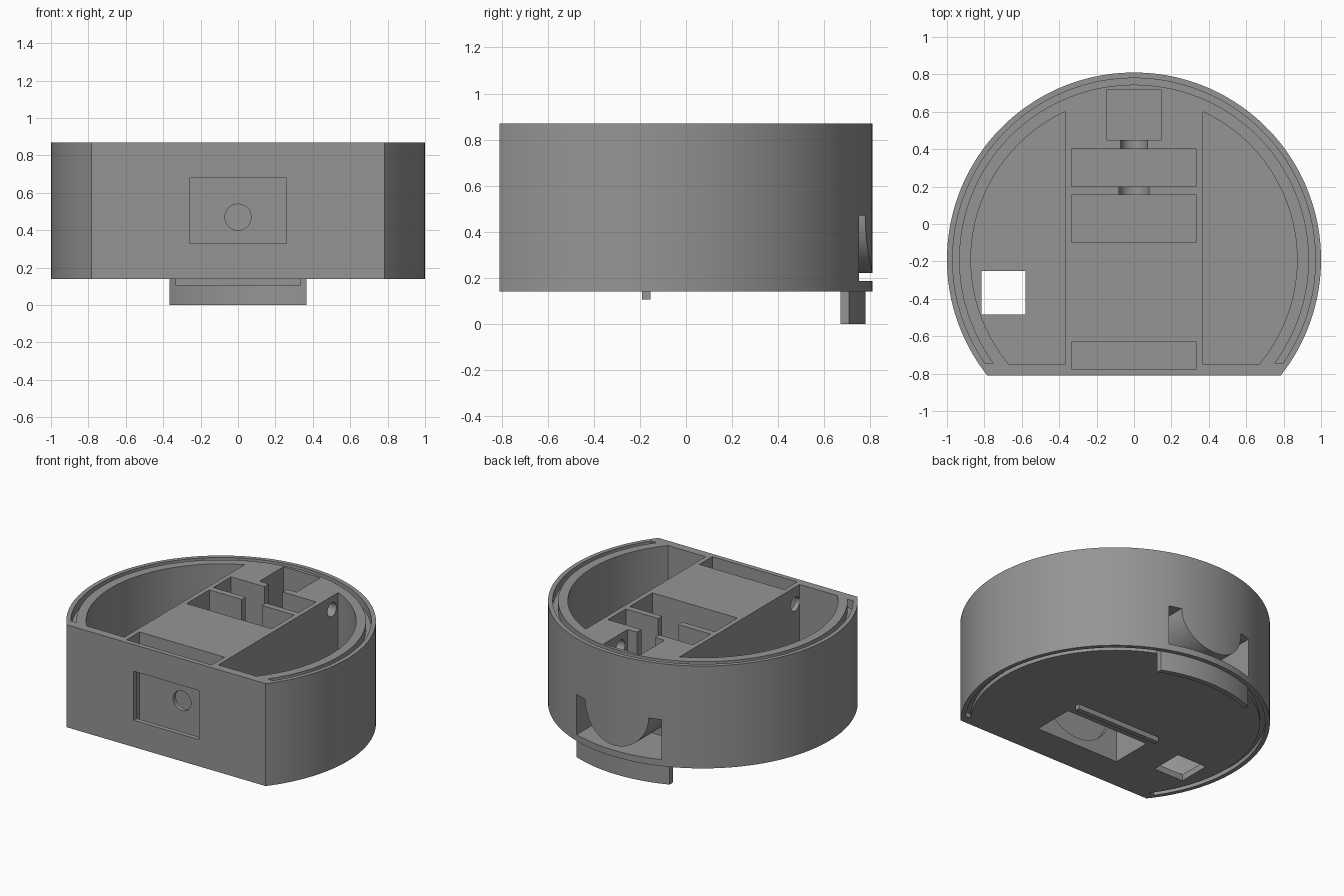
import bpy, bmesh, math

if "Cube" in bpy.data.objects:
    bpy.data.objects.remove(bpy.data.objects["Cube"])

CY = -0.19             # centre of the round outline
BOTTOM, TOP, FLOOR = 0.14, 0.87, 0.185
AXIS_Z = 0.47          # height of the shaft line

grey = bpy.data.materials.new("grey plastic")
grey.diffuse_color = (0.30, 0.30, 0.30, 1)
grey.use_nodes = True
grey.node_tree.nodes["Principled BSDF"].inputs["Base Color"].default_value = grey.diffuse_color


def arc(r, a0, a1, n, cx=0.0, cy=CY):
    return [(cx + r * math.cos(a0 + (a1 - a0) * i / n),
             cy + r * math.sin(a0 + (a1 - a0) * i / n)) for i in range(n + 1)]


def prism(name, profile, lo, hi, axis="z"):
    """Extrude a 2D profile from lo to hi along an axis."""
    place = {"z": lambda u, v, w: (u, v, w),
             "y": lambda u, v, w: (u, w, v),
             "x": lambda u, v, w: (w, u, v)}[axis]
    bm = bmesh.new()
    a = [bm.verts.new(place(u, v, lo)) for u, v in profile]
    b = [bm.verts.new(place(u, v, hi)) for u, v in profile]
    bm.faces.new(a)
    bm.faces.new(b[::-1])
    n = len(a)
    for i in range(n):
        j = (i + 1) % n
        bm.faces.new((a[i], b[i], b[j], a[j]))
    bmesh.ops.recalc_face_normals(bm, faces=bm.faces[:])
    me = bpy.data.meshes.new(name)
    bm.to_mesh(me)
    bm.free()
    me.materials.append(grey)
    ob = bpy.data.objects.new(name, me)
    bpy.context.collection.objects.link(ob)
    return ob


def rect(u0, u1, v0, v1):
    return [(u0, v0), (u1, v0), (u1, v1), (u0, v1)]


def circle(r, u, v, n=32):
    return arc(r, 0, 2 * math.pi, n, u, v)[:-1]


def ring(r0, r1, ends):
    """Ring sector; ends(r) gives the start angle, mirrored about the y axis."""
    outer = arc(r1, ends(r1), math.pi - ends(r1), 96)
    inner = arc(r0, ends(r0), math.pi - ends(r0), 96)
    return outer + inner[::-1]


def cut(target, name, *args):
    tool = prism(name, *args)
    tool.hide_render = True
    mod = target.modifiers.new(name, "BOOLEAN")
    mod.operation = "DIFFERENCE"
    mod.solver = "EXACT"
    mod.object = tool
    bpy.context.view_layer.objects.active = target
    bpy.ops.object.modifier_apply(modifier=name)
    bpy.data.objects.remove(tool)


# Housing: round outline with a flat front
start = math.asin(-0.62)
housing = prism("housing", arc(1.0, start, math.pi - start, 128), BOTTOM, TOP)

# Large side compartments
R = 0.872
side = [(0.37, -0.75)] + arc(R, math.asin(-0.56 / R), math.acos(0.37 / R), 64)
cut(housing, "right_compartment", side, FLOOR, 1.0)
cut(housing, "left_compartment", [(-x, y) for x, y in side], FLOOR, 1.0)

# Rim grooves on top and underneath
groove = ring(0.935, 0.97, lambda r: math.asin(-0.555 / r))
cut(housing, "top_groove", groove, TOP - 0.06, 1.0)
cut(housing, "bottom_groove", groove, 0.0, BOTTOM + 0.03)

# Pockets along the middle block
for name, w, y0, y1, z in (("front_pocket", 0.335, -0.775, -0.63, FLOOR),
                           ("middle_pocket", 0.335, -0.10, 0.155, FLOOR),
                           ("rear_pocket", 0.335, 0.20, 0.40, FLOOR),
                           ("bearing_pocket", 0.145, 0.45, 0.72, 0.325)):
    cut(housing, name, rect(-w, w, y0, y1), z, 1.0)

# Round-bottomed slots through the thin walls
for name, r, y0, y1 in (("slot_a", 0.08, 0.14, 0.215), ("slot_b", 0.072, 0.39, 0.46)):
    u_shape = arc(r, math.pi, 2 * math.pi, 20, 0, AXIS_Z) + [(r, 1.0), (-r, 1.0)]
    cut(housing, name, u_shape, y0, y1, "y")

# Front window, shaft bore and cable holes
cut(housing, "window", rect(-0.257, 0.26, 0.33, 0.68), -0.9, -0.76, "y")
cut(housing, "underside_pocket", rect(-0.33, 0.33, -0.57, -0.27), 0.0, 0.75)
cut(housing, "round_recess", circle(0.275, 0, AXIS_Z, 64), -0.60, -0.55, "y")
cut(housing, "shaft_bore", circle(0.07, 0, AXIS_Z), -0.65, -0.08, "y")
cut(housing, "right_cable_hole", circle(0.05, 0.53, 0.775), 0.13, 0.40, "x")
cut(housing, "left_cable_hole", circle(0.05, -0.70, 0.75), -0.40, -0.32, "x")

# Square hole through the floor
cut(housing, "floor_hole", rect(-0.815, -0.58, -0.485, -0.25), 0.0, 0.4)

# Rear opening around a half-round tongue
opening = ([(-0.335, FLOOR), (0.335, FLOOR), (0.335, AXIS_Z)]
           + arc(0.25, 0, -math.pi, 40, 0, AXIS_Z) + [(-0.335, AXIS_Z)])
cut(housing, "rear_opening", opening, 0.45, 0.9, "y")

# Curved clip tab and straight rib underneath
tab = prism("clip_tab", ring(0.935, 0.97, lambda r: math.acos(0.367 / r)), 0.0, BOTTOM + 0.03)
rib = prism("bottom_rib", rect(-0.335, 0.335, -0.19, -0.155), 0.105, BOTTOM + 0.01)

# Smooth curved walls, keep the edges crisp
bpy.ops.object.select_all(action="DESELECT")
for ob in (housing, tab, rib):
    ob.select_set(True)
bpy.context.view_layer.objects.active = housing
bpy.ops.object.shade_smooth_by_angle(angle=math.radians(25))
